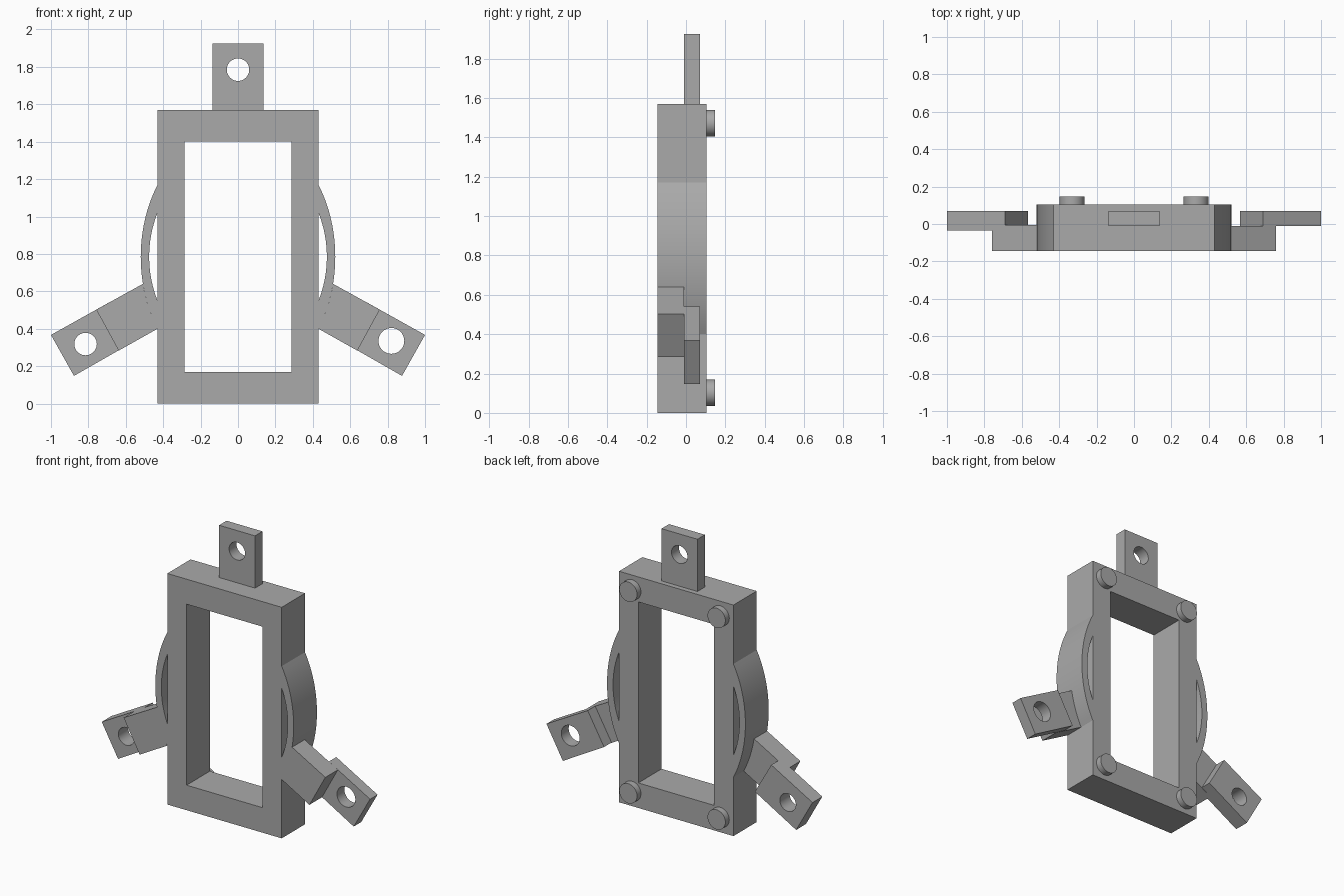
import bpy, bmesh, math

cube = bpy.data.objects.get("Cube")
if cube:
    bpy.data.objects.remove(cube, do_unlink=True)

grey = bpy.data.materials.new("plain_grey")
grey.use_nodes = True
colour = (0.4, 0.4, 0.4, 1)
grey.diffuse_color = colour
grey.node_tree.nodes["Principled BSDF"].inputs["Base Color"].default_value = colour


def prism(name, outline, y0, y1):
    """Extrude an x-z outline from y0 to y1."""
    bm = bmesh.new()
    face = bm.faces.new([bm.verts.new((x, y0, z)) for x, z in outline])
    out = bmesh.ops.extrude_face_region(bm, geom=[face])
    moved = [g for g in out["geom"] if isinstance(g, bmesh.types.BMVert)]
    bmesh.ops.translate(bm, verts=moved, vec=(0, y1 - y0, 0))
    bmesh.ops.recalc_face_normals(bm, faces=bm.faces)
    mesh = bpy.data.meshes.new(name)
    bm.to_mesh(mesh)
    bm.free()
    mesh.materials.append(grey)
    obj = bpy.data.objects.new(name, mesh)
    bpy.context.collection.objects.link(obj)
    return obj


def rect(x0, x1, z0, z1):
    return [(x0, z0), (x1, z0), (x1, z1), (x0, z1)]


def circle(x, z, r, n=40):
    return [(x + r * math.cos(math.tau * i / n), z + r * math.sin(math.tau * i / n))
            for i in range(n)]


def cut(obj, outline):
    """Cut a through hole, then remove the cutter."""
    cutter = prism("hole_cutter", outline, -1, 1)
    cutter.hide_render = True
    mod = obj.modifiers.new("hole", "BOOLEAN")
    mod.operation = "DIFFERENCE"
    mod.solver = "EXACT"
    mod.object = cutter
    bpy.context.view_layer.objects.active = obj
    bpy.ops.object.modifier_apply(modifier=mod.name)
    bpy.data.objects.remove(cutter, do_unlink=True)


def smooth(obj):
    bpy.ops.object.select_all(action="DESELECT")
    obj.select_set(True)
    bpy.context.view_layer.objects.active = obj
    bpy.ops.object.shade_smooth_by_angle(angle=math.radians(30))


FRONT, BACK, SIDE, MID = -0.145, 0.105, 0.43, 0.785


def arc(a, b, z0, z1, n=24):
    """Points of an upright ellipse between two heights."""
    pts = []
    for i in range(n + 1):
        z = z0 + (z1 - z0) * i / n
        pts.append((a * math.sqrt(1 - ((z - MID) / b) ** 2), z))
    return pts


# Rectangular frame
frame = prism("frame", rect(-SIDE, SIDE, 0, 1.57), FRONT, BACK)
cut(frame, rect(-0.285, 0.285, 0.17, 1.4))

# Top mounting tab
top_tab = prism("top_tab", rect(-0.135, 0.135, 1.57, 1.925), -0.01, 0.07)
cut(top_tab, circle(0, 1.785, 0.06))
smooth(top_tab)

# Bowed side bands, arms and arm tabs
band = arc(0.52, 0.685, 1.17, 0.4) + arc(0.475, 0.553, 0.55, 1.02)
arm = arc(0.52, 0.685, 0.4, 0.64, 10) + [(0.758, 0.502), (0.638, 0.283)]
tab = [(0.69, 0.54), (1, 0.367), (0.877, 0.148), (0.567, 0.325)]
sides = (("left", 1, -0.01, -0.01, (0.82, 0.335, 0.069)),
         ("right", -1, -0.005, -0.035, (-0.815, 0.318, 0.06)))
for side, s, arm_back, tab_front, hole in sides:
    def flip(pts):
        return [(s * x, z) for x, z in pts]
    smooth(prism(side + "_band", flip(band), FRONT, BACK))
    smooth(prism(side + "_arm", flip(arm), FRONT, arm_back))
    arm_tab = prism(side + "_arm_tab", flip(tab), tab_front, 0.07)
    cut(arm_tab, circle(*hole))
    smooth(arm_tab)

    # Round pegs on the back corners
    for level, z in (("lower", 0.102), ("upper", 1.472)):
        smooth(prism(f"{level}_{side}_peg", circle(s * 0.332, z, 0.067), BACK, 0.147))
